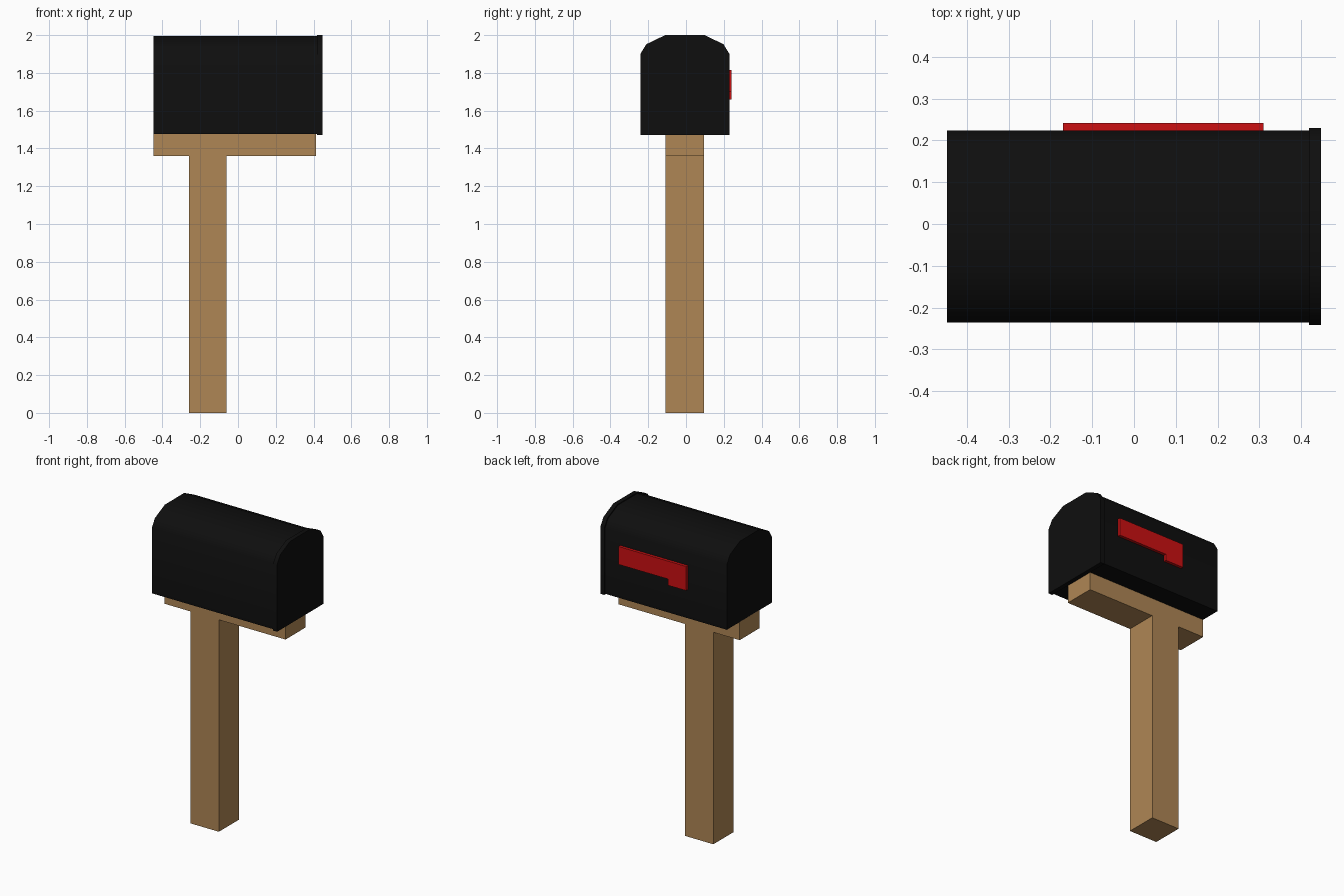
import bpy
import bmesh
from math import radians

cube = bpy.data.objects.get("Cube")
if cube:
    bpy.data.objects.remove(cube, do_unlink=True)

CENTRE_Y = -0.006


def make_material(name, colour):
    mat = bpy.data.materials.new(name)
    mat.use_nodes = True
    mat.diffuse_color = (*colour, 1)
    mat.node_tree.nodes["Principled BSDF"].inputs["Base Color"].default_value = (*colour, 1)
    return mat


black = make_material("black metal", (0.0045, 0.0045, 0.0045))
wood = make_material("wood", (0.43, 0.24, 0.09))
red = make_material("red paint", (0.6, 0.005, 0.006))


def extrude_profile(name, points, direction, mat, smooth=False):
    """Fill a closed outline and sweep it into a solid prism."""
    bm = bmesh.new()
    face = bm.faces.new([bm.verts.new(p) for p in points])
    swept = bmesh.ops.extrude_face_region(bm, geom=[face], use_keep_orig=True)
    verts = [g for g in swept["geom"] if isinstance(g, bmesh.types.BMVert)]
    bmesh.ops.translate(bm, vec=direction, verts=verts)
    bmesh.ops.recalc_face_normals(bm, faces=bm.faces)
    mesh = bpy.data.meshes.new(name)
    bm.to_mesh(mesh)
    bm.free()
    mesh.materials.append(mat)
    obj = bpy.data.objects.new(name, mesh)
    bpy.context.collection.objects.link(obj)
    if smooth:
        bpy.ops.object.select_all(action="DESELECT")
        obj.select_set(True)
        bpy.context.view_layer.objects.active = obj
        bpy.ops.object.shade_smooth_by_angle(angle=radians(45))
    return obj


def arched_box(name, x0, x1, inset):
    """Box with a faceted round top, shrunk by inset all round."""
    half = [(0.236, 1.47), (0.236, 1.9), (0.204, 1.952), (0.104, 2.0)]
    half = [(y - inset, max(z - inset, 1.47 + inset)) for y, z in half]
    outline = half + [(-y, z) for y, z in reversed(half)]
    points = [(x0, CENTRE_Y + y, z) for y, z in outline]
    return extrude_profile(name, points, (x1 - x0, 0, 0), black, smooth=True)


# Metal box and its slightly larger door
arched_box("box_body", -0.447, 0.419, 0.006)
arched_box("door", 0.419, 0.447, 0)

# Wooden post and the beam under the box, as one T-shaped timber
timber = [(-0.26, 0), (-0.06, 0), (-0.06, 1.36), (0.413, 1.36),
          (0.413, 1.477), (-0.447, 1.477), (-0.447, 1.36), (-0.26, 1.36)]
extrude_profile("post_and_beam", [(x, CENTRE_Y - 0.102, z) for x, z in timber],
                (0, 0.202, 0), wood)

# Signal flag with its short drop at the hinge end
flag = [(-0.17, 1.66), (-0.04, 1.66), (-0.04, 1.7), (0.31, 1.7),
        (0.31, 1.815), (-0.17, 1.815)]
extrude_profile("flag", [(x, 0.222, z) for x, z in flag], (0, 0.02, 0), red)
